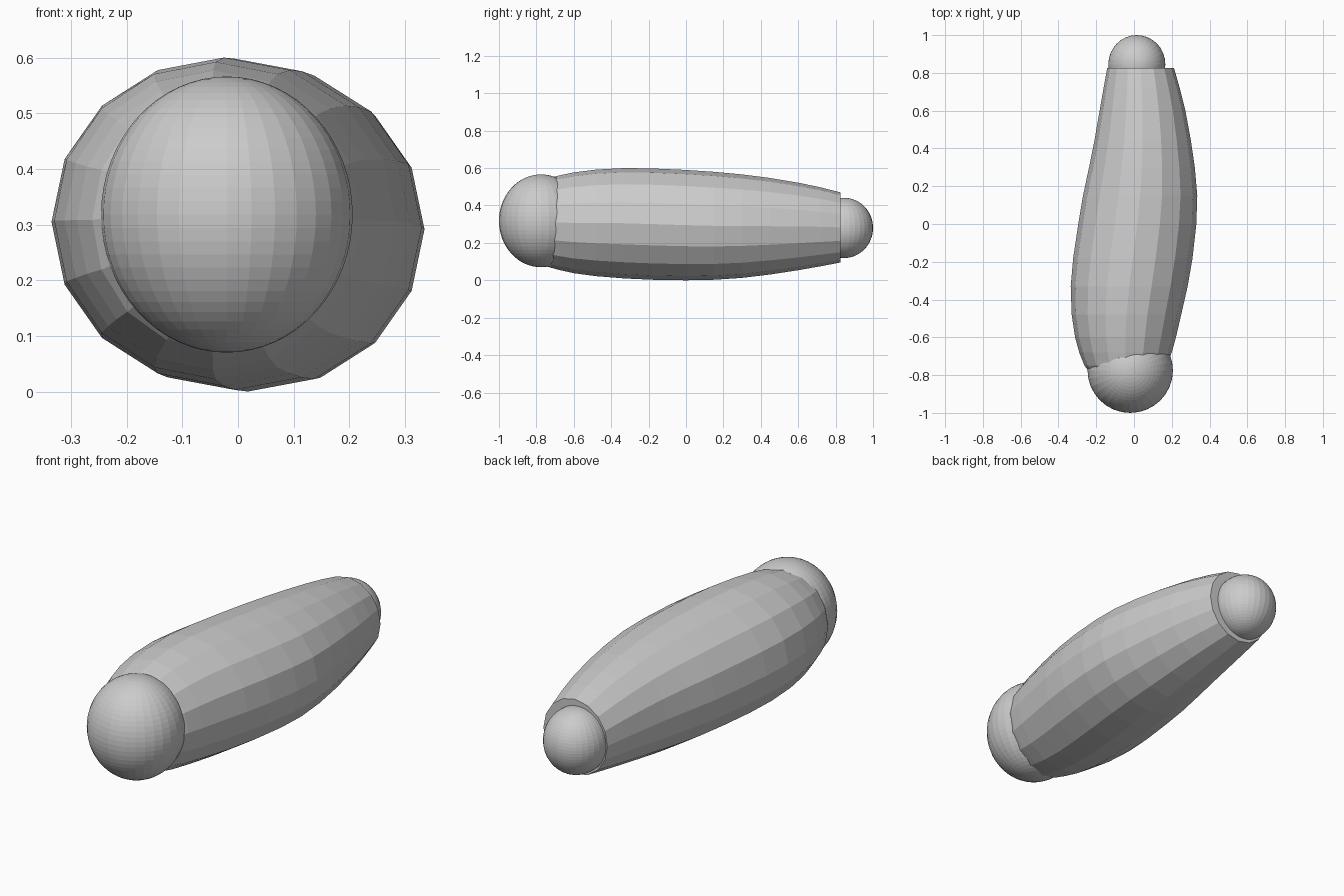
import bpy, bmesh, math

if "Cube" in bpy.data.objects:
    bpy.data.objects.remove(bpy.data.objects["Cube"])

# Body stations: y, left x, right x, bottom z, top z
STATIONS = [
    (-0.80, -0.225, 0.145, 0.105, 0.52),
    (-0.75, -0.262, 0.170, 0.075, 0.542),
    (-0.68, -0.290, 0.200, 0.056, 0.560),
    (-0.60, -0.312, 0.222, 0.038, 0.577),
    (-0.48, -0.330, 0.250, 0.022, 0.592),
    (-0.33, -0.335, 0.284, 0.010, 0.600),
    (-0.18, -0.322, 0.310, 0.003, 0.598),
    (0.00, -0.295, 0.330, 0.000, 0.590),
    (0.15, -0.270, 0.335, 0.003, 0.580),
    (0.30, -0.238, 0.322, 0.013, 0.566),
    (0.45, -0.208, 0.300, 0.031, 0.547),
    (0.60, -0.182, 0.272, 0.054, 0.522),
    (0.72, -0.161, 0.242, 0.075, 0.497),
    (0.825, -0.142, 0.212, 0.095, 0.470),
]
SIDES = 16


def finish(bm, name):
    bmesh.ops.recalc_face_normals(bm, faces=bm.faces)
    mesh = bpy.data.meshes.new(name)
    bm.to_mesh(mesh)
    bm.free()
    obj = bpy.data.objects.new(name, mesh)
    bpy.context.collection.objects.link(obj)
    return obj


def ball(name, center, radii):
    bm = bmesh.new()
    bmesh.ops.create_uvsphere(bm, u_segments=32, v_segments=32, radius=1)
    bmesh.ops.scale(bm, vec=radii, verts=bm.verts)
    bmesh.ops.translate(bm, vec=center, verts=bm.verts)
    return finish(bm, name)


# Faceted, slightly bowed body with flat ends
bm = bmesh.new()
rings = []
for y, x0, x1, z0, z1 in STATIONS:
    ring = []
    for i in range(SIDES):
        a = 2 * math.pi * i / SIDES
        ring.append(bm.verts.new(((x0 + x1) / 2 + (x1 - x0) / 2 * math.cos(a), y,
                                  (z0 + z1) / 2 + (z1 - z0) / 2 * math.sin(a))))
    rings.append(ring)
for r0, r1 in zip(rings, rings[1:]):
    for i in range(SIDES):
        j = (i + 1) % SIDES
        bm.faces.new((r0[i], r0[j], r1[j], r1[i]))
bm.faces.new(rings[0])
bm.faces.new(rings[-1])
finish(bm, "body")

# Large rounded front end and small rounded back end
ball("front_ball", (-0.02, -0.775, 0.318), (0.226, 0.225, 0.248))
ball("back_ball", (0.015, 0.845, 0.28), (0.151, 0.155, 0.161))
